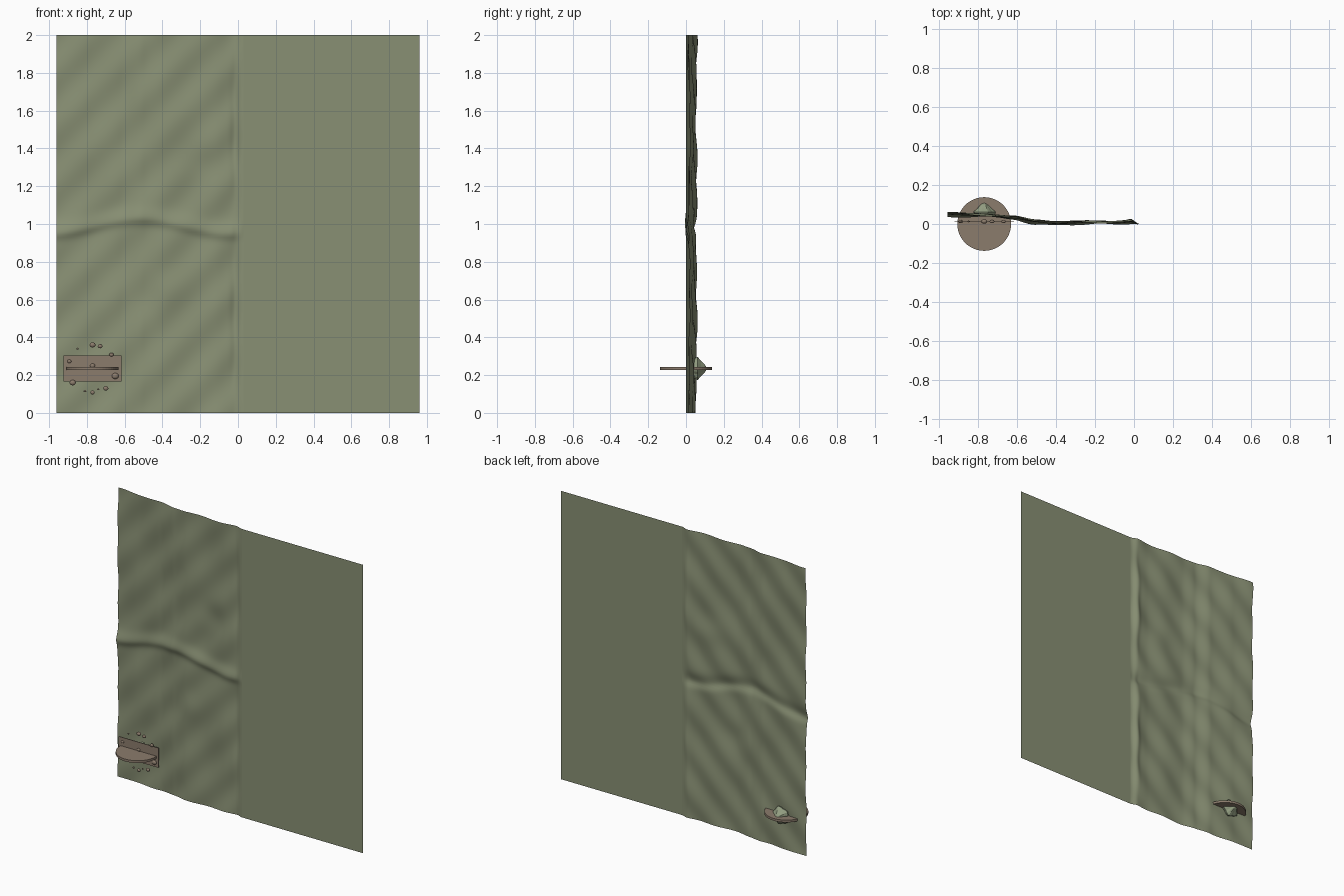
import bpy, bmesh, math
from mathutils import Matrix, Vector

cube = bpy.data.objects.get("Cube")
if cube:
    bpy.data.objects.remove(cube, do_unlink=True)


def material(name, color):
    m = bpy.data.materials.new(name)
    m.use_nodes = True
    m.diffuse_color = (*color, 1)
    m.node_tree.nodes["Principled BSDF"].inputs["Base Color"].default_value = (*color, 1)
    return m


green = material("moss green", (0.25, 0.28, 0.175))
pale = material("pale green", (0.29, 0.34, 0.22))
brown = material("dull brown", (0.26, 0.20, 0.15))


def finish(name, bm, mat, smooth=True):
    mesh = bpy.data.meshes.new(name)
    bm.to_mesh(mesh)
    bm.free()
    mesh.materials.append(mat)
    for p in mesh.polygons:
        p.use_smooth = smooth
    ob = bpy.data.objects.new(name, mesh)
    bpy.context.collection.objects.link(ob)
    return ob


# Average depth of the rippled half, from its outer edge to the seam
SLOPE = [(-0.96, 0.055), (-0.8, 0.048), (-0.62, 0.036), (-0.5, 0.016),
         (-0.4, 0.007), (-0.25, 0.012), (-0.12, 0.008), (-0.02, 0.014), (0.03, 0)]


def blend(x, points):
    for (a, p), (b, q) in zip(points, points[1:]):
        if x <= b:
            t = max(0, (x - a) / (b - a))
            return p + (q - p) * t * t * (3 - 2 * t)
    return points[-1][1]


def bump(x, z, cx, cz, r):
    return math.exp(-((x - cx) ** 2 + (z - cz) ** 2) / (r * r))


def depth(x, z):
    fade = min(1, max(0, (0.03 - x) / 0.06))
    y = 0.0045 * math.sin((x - z) * 21) + 0.003 * math.sin((x + 0.8 * z) * 11 + 1)
    # raised crease that winds across the middle
    crease = 0.99 + 0.04 * math.cos((x + 0.52) * 6.5)
    off = z - crease
    y -= 0.014 * math.exp(-(off / (0.05 if off > 0 else 0.03)) ** 2)
    y += 0.012 * bump(x, z, -0.2, 1.33, 0.09) - 0.008 * bump(x, z, -0.4, 0.67, 0.09)
    # bulging lip along the seam
    lip = 0.012 * math.exp(-((x + 0.01) / 0.022) ** 2)
    y += lip * max(0, math.sin(z * math.pi)** 2)
    return blend(x, SLOPE) + y * fade


# Rippled half of the sheet
bm = bmesh.new()
bmesh.ops.create_grid(bm, x_segments=90, y_segments=140, size=1)
for v in bm.verts:
    x, z = -0.465 + 0.495 * v.co.x, 1 + v.co.y
    v.co = (x, depth(x, z), z)
finish("rippled_sheet", bm, green)

# Flat half of the sheet
bm = bmesh.new()
bm.faces.new([bm.verts.new(c) for c in
              ((0.03, 0, 0), (0.96, 0, 0), (0.96, 0, 2), (0.03, 0, 2))])
finish("flat_sheet", bm, green, False)

CX, CZ = -0.77, 0.235

# Round shelf through the sheet
bm = bmesh.new()
bmesh.ops.create_cone(bm, cap_ends=True, segments=48, radius1=0.138, radius2=0.138,
                      depth=0.016, matrix=Matrix.Translation((CX, 0, CZ)))
finish("round_shelf", bm, brown, False)

# Thin backing plate
bm = bmesh.new()
bmesh.ops.create_cube(bm, size=1, matrix=Matrix.Translation((CX, 0.012, CZ))
                      @ Matrix.Diagonal((0.305, 0.004, 0.137, 1)))
finish("backing_plate", bm, brown, False)

# Scattered studs around the plate: x, z, radius
STUDS = [(-0.77, 0.36, 0.016), (-0.73, 0.353, 0.013), (-0.85, 0.34, 0.006),
         (-0.67, 0.308, 0.012), (-0.893, 0.273, 0.012), (-0.77, 0.25, 0.014),
         (-0.65, 0.195, 0.019), (-0.875, 0.16, 0.017), (-0.7, 0.13, 0.014),
         (-0.77, 0.108, 0.012), (-0.81, 0.115, 0.007), (-0.74, 0.125, 0.006)]
bm = bmesh.new()
for x, z, r in STUDS:
    bmesh.ops.create_uvsphere(bm, u_segments=14, v_segments=8, radius=r,
                              matrix=Matrix.Translation((x, 0.013, z))
                              @ Matrix.Diagonal((1, 0.7, 0.85, 1)))
finish("studs", bm, brown)

# Lobed knob that tapers to a point behind the sheet
bm = bmesh.new()
SEG = 20
rings = []
for y, r in ((0.042, 0.05), (0.062, 0.058), (0.08, 0.038), (0.098, 0.022)):
    ring = []
    for i in range(SEG):
        a = 2 * math.pi * i / SEG
        rr = r * (1 + 0.1 * math.cos(5 * a))
        ring.append(bm.verts.new((CX + rr * math.cos(a), y, CZ + rr * math.sin(a))))
    rings.append(ring)
tip = bm.verts.new((CX, 0.113, CZ))
for i in range(SEG):
    j = (i + 1) % SEG
    for a, b in zip(rings, rings[1:]):
        bm.faces.new((a[i], a[j], b[j], b[i]))
    bm.faces.new((rings[-1][i], rings[-1][j], tip))
bm.faces.new(rings[0])
bmesh.ops.recalc_face_normals(bm, faces=bm.faces)
finish("back_knob", bm, pale, False)
